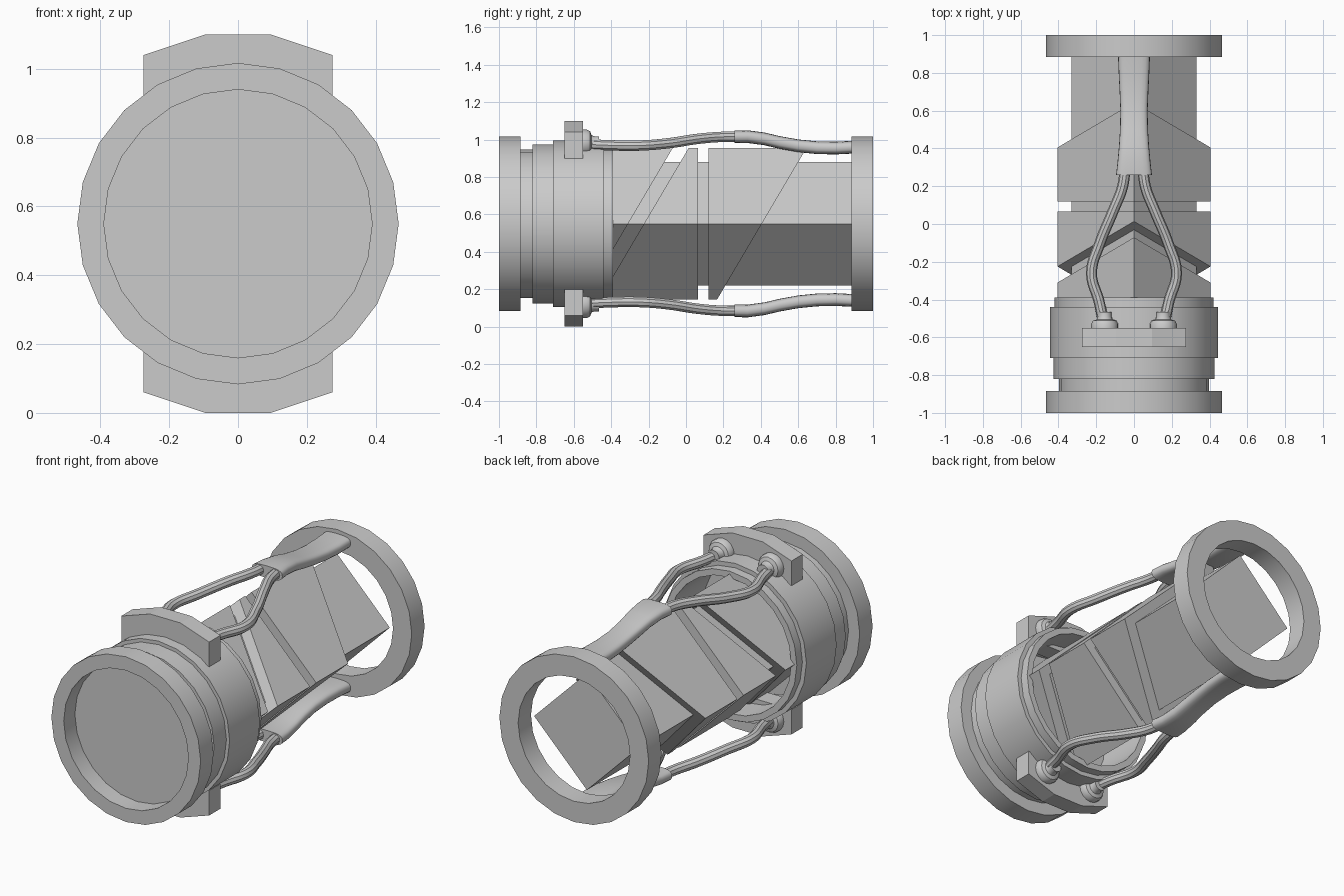
import bpy, bmesh
from math import sin, cos, pi, radians, copysign

AXIS_Z = 0.55
SIDES = 24

cube = bpy.data.objects.get("Cube")
if cube:
    bpy.data.objects.remove(cube, do_unlink=True)


def finish(name, bm, smooth=False):
    bmesh.ops.recalc_face_normals(bm, faces=bm.faces)
    mesh = bpy.data.meshes.new(name)
    bm.to_mesh(mesh)
    bm.free()
    obj = bpy.data.objects.new(name, mesh)
    bpy.context.collection.objects.link(obj)
    if smooth:
        bpy.ops.object.select_all(action='DESELECT')
        obj.select_set(True)
        bpy.context.view_layer.objects.active = obj
        bpy.ops.object.shade_smooth_by_angle(angle=radians(35))
    return obj


def bridge(bm, a, b):
    n = len(a)
    for i in range(n):
        bm.faces.new((a[i], a[(i + 1) % n], b[(i + 1) % n], b[i]))


def lathe(name, profile, x=0, z=AXIS_Z, sides=SIDES, closed=False):
    """Turn (radius, y) points about an axis parallel to y."""
    bm = bmesh.new()
    rings = []
    for r, y in profile:
        rings.append([bm.verts.new((x + r * sin(2 * pi * i / sides), y,
                                    z + r * cos(2 * pi * i / sides)))
                      for i in range(sides)])
    for a, b in zip(rings, rings[1:]):
        bridge(bm, a, b)
    if closed:
        bridge(bm, rings[-1], rings[0])
    else:
        bm.faces.new(rings[0])
        bm.faces.new(rings[-1])
    return finish(name, bm, True)


def diamond(name, r, front, back, front_slope=0, back_slope=0):
    """Square bar standing on its edge, with ends that may lean along y."""
    bm = bmesh.new()
    corners = [(r, 0), (0, r), (-r, 0), (0, -r)]
    ends = [[bm.verts.new((x, y + slope * z, AXIS_Z + z)) for x, z in corners]
            for y, slope in ((front, front_slope), (back, back_slope))]
    bridge(bm, *ends)
    for end in ends:
        bm.faces.new(end)
    return finish(name, bm)


def mirror_z(z, side):
    return AXIS_Z + side * (z - AXIS_Z)


# Stepped housing, recessed in front and hollow behind
lathe("housing", [
    (0.39, -0.90), (0.39, -1.0), (0.467, -1.0), (0.467, -0.885),
    (0.397, -0.885), (0.397, -0.82), (0.425, -0.82), (0.425, -0.71),
    (0.445, -0.71), (0.445, -0.44), (0.42, -0.44), (0.42, -0.39),
    (0.385, -0.39), (0.385, -0.70)])

# Open ring at the rear
lathe("rear_ring", [(0.35, 0.885), (0.467, 0.885), (0.467, 1.0), (0.35, 1.0)],
      closed=True)

# Square core with three thicker, slant-cut sleeves
SLANT = 0.59
diamond("core", 0.33, -0.72, 0.885)
diamond("front_sleeve", 0.405, -0.70, -0.31, back_slope=SLANT)
diamond("middle_sleeve", 0.405, -0.225, 0.065, front_slope=SLANT)
diamond("rear_sleeve", 0.405, 0.12, 0.405, back_slope=SLANT)


def clamp_block(name, side):
    half = [(0.275, 0.90), (0.275, 1.04), (0.095, 1.10)]
    outline = half + [(-x, z) for x, z in reversed(half)]
    bm = bmesh.new()
    ends = [[bm.verts.new((x, y, mirror_z(z, side))) for x, z in outline]
            for y in (-0.65, -0.55)]
    bridge(bm, *ends)
    for end in ends:
        bm.faces.new(end)
    finish(name, bm)


def cable(name, flip, side):
    """Round cable along a smooth path, turned into a mesh."""
    path = [(0.162, -0.52, 0.975), (0.185, -0.41, 0.97), (0.225, -0.26, 0.968),
            (0.18, -0.1, 0.98), (0.11, 0.07, 1.005), (0.06, 0.20, 1.015),
            (0.045, 0.32, 1.015)]
    curve = bpy.data.curves.new(name + "_path", 'CURVE')
    curve.dimensions = '3D'
    curve.bevel_depth = 0.029
    curve.bevel_resolution = 3
    curve.resolution_u = 6
    curve.use_fill_caps = True
    spline = curve.splines.new('BEZIER')
    spline.bezier_points.add(len(path) - 1)
    for point, (x, y, z) in zip(spline.bezier_points, path):
        point.co = (flip * x, y, mirror_z(z, side))
        point.handle_left_type = point.handle_right_type = 'AUTO'
    temp = bpy.data.objects.new(name + "_path", curve)
    bpy.context.collection.objects.link(temp)
    depsgraph = bpy.context.evaluated_depsgraph_get()
    mesh = bpy.data.meshes.new_from_object(temp.evaluated_get(depsgraph))
    bm = bmesh.new()
    bm.from_mesh(mesh)
    bpy.data.objects.remove(temp, do_unlink=True)
    bpy.data.meshes.remove(mesh)
    finish(name, bm, True)


def cable_sheath(name, side):
    """Flattened sheath around the cable pair: y, z, half width, half height."""
    stations = [(0.26, 1.015, 0.095, 0.034), (0.33, 1.016, 0.087, 0.034),
                (0.42, 1.004, 0.079, 0.034), (0.50, 0.985, 0.074, 0.034),
                (0.60, 0.967, 0.072, 0.034), (0.70, 0.957, 0.076, 0.034),
                (0.80, 0.955, 0.081, 0.034), (0.90, 0.960, 0.085, 0.034)]
    bm = bmesh.new()
    rings = []
    for y, z, w, h in stations:
        ring = []
        for i in range(20):
            c, s = cos(2 * pi * i / 20), sin(2 * pi * i / 20)
            x = copysign(abs(c) ** 0.6, c) * w
            up = copysign(abs(s) ** 0.7, s) * h
            ring.append(bm.verts.new((x, y, mirror_z(z, side) + up)))
        rings.append(ring)
    for a, b in zip(rings, rings[1:]):
        bridge(bm, a, b)
    bm.faces.new(rings[0])
    bm.faces.new(rings[-1])
    finish(name, bm, True)


# Clamp, sockets, cable pair and sheath, above and below
for label, side in (("top", 1), ("bottom", -1)):
    clamp_block(label + "_clamp", side)
    cable_sheath(label + "_cable_sheath", side)
    for hand, flip in (("left", 1), ("right", -1)):
        cable(f"{label}_{hand}_cable", flip, side)
        lathe(f"{label}_{hand}_socket",
              [(0.072, -0.56), (0.072, -0.53), (0.062, -0.512),
               (0.042, -0.505), (0.036, -0.49), (0.036, -0.465)],
              x=flip * 0.155, z=mirror_z(0.982, side), sides=16)
